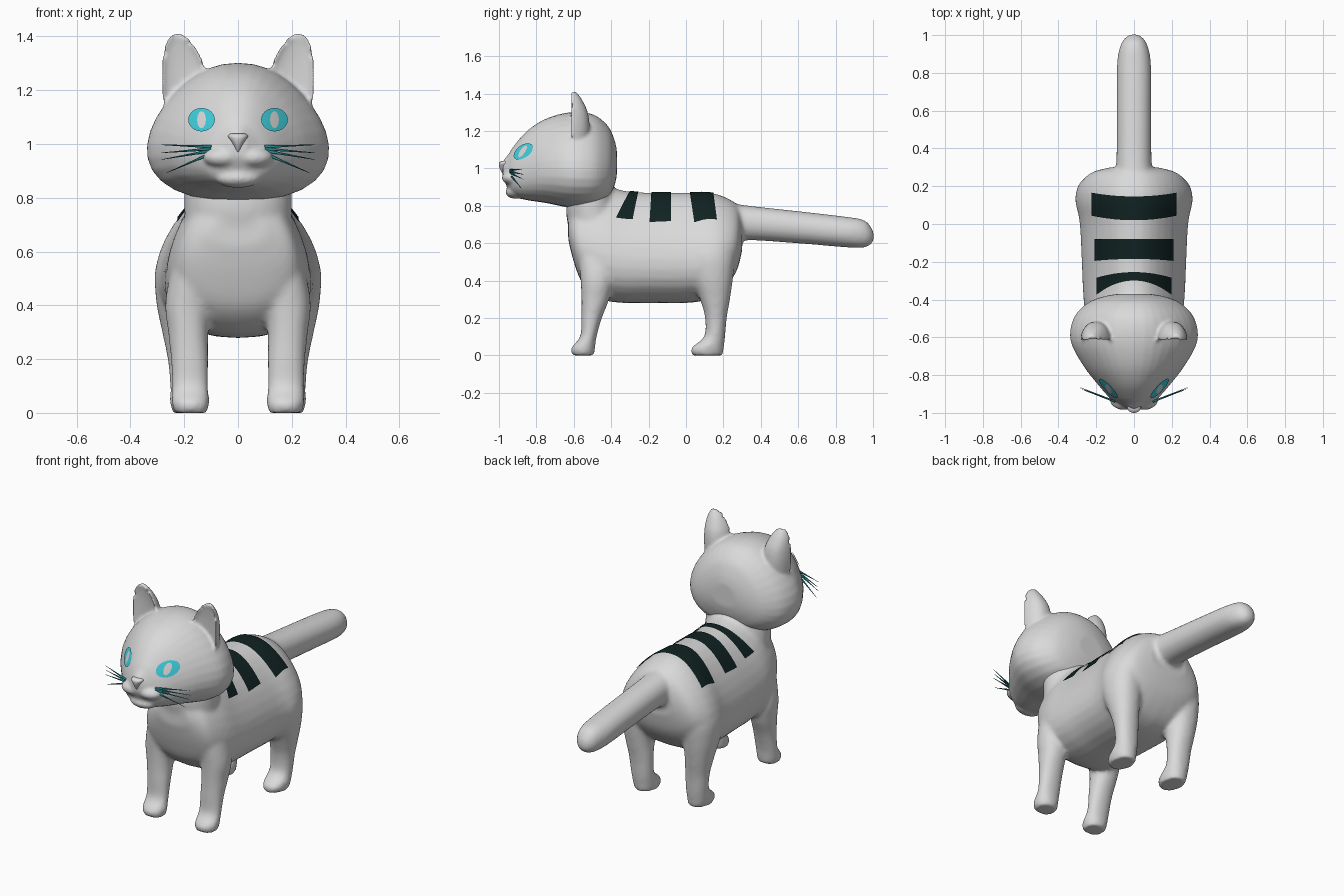
import bpy, bmesh, math
from mathutils import Vector, Matrix

if "Cube" in bpy.data.objects:
    bpy.data.objects.remove(bpy.data.objects["Cube"])


def material(name, rgb):
    mat = bpy.data.materials.new(name)
    mat.use_nodes = True
    mat.diffuse_color = (*rgb, 1)
    mat.node_tree.nodes["Principled BSDF"].inputs["Base Color"].default_value = (*rgb, 1)
    return mat


FUR = material("light grey fur", (0.7, 0.7, 0.7))
STRIPE = material("dark teal stripe", (0.005, 0.016, 0.015))
EYE = material("turquoise eye", (0.05, 0.62, 0.72))
WHISKER = material("teal whisker", (0.025, 0.25, 0.27))


def finish(name, bm, *mats):
    """Turn a bmesh into a smooth shaded object."""
    mesh = bpy.data.meshes.new(name)
    for face in bm.faces:
        face.smooth = True
    bm.to_mesh(mesh)
    bm.free()
    for mat in mats:
        mesh.materials.append(mat)
    obj = bpy.data.objects.new(name, mesh)
    bpy.context.collection.objects.link(obj)
    return obj


def smooth_sections(sections, steps=4):
    """Catmull-Rom interpolation between the given cross-sections."""
    rows = [Vector(s) for s in sections]
    padded = [rows[0]] + rows + [rows[-1]]
    result = []
    for a, b, c, d in zip(padded, padded[1:], padded[2:], padded[3:]):
        for i in range(steps):
            t = i / steps
            result.append(b + (c - a) * (t / 2) + (a * 2 - b * 5 + c * 4 - d) * (t * t / 2)
                          + (b * 3 - a - c * 3 + d) * (t ** 3 / 2))
    return result + [rows[-1]]


def loft(bm, sections, axis, side=1, egg=0, dent=None, count=32):
    """Skin oval rings; each section is position, two centres, two radii."""
    rings = []
    for pos, cu, cv, ru, rv in smooth_sections(sections):
        ring = []
        for i in range(count):
            angle = math.tau * i / count
            c, s = math.cos(angle), math.sin(angle)
            u = cu + ru * math.copysign(abs(c) ** 0.88, c) * (1 - egg * s)
            v = cv + rv * (s * dent if dent is not None and s < 0 else s)
            ring.append(bm.verts.new((side * u, pos, v) if axis == "y" else (side * u, v, pos)))
        rings.append(ring)
    faces = [bm.faces.new(rings[0]), bm.faces.new(rings[-1][::-1])]
    for low, high in zip(rings, rings[1:]):
        for i in range(count):
            j = (i + 1) % count
            faces.append(bm.faces.new((low[i], high[i], high[j], low[j])))
    bmesh.ops.recalc_face_normals(bm, faces=faces)


def span(sections):
    """Convert y, bottom, top, half width into loft sections."""
    return [(y, 0, (lo + hi) / 2, rx, (hi - lo) / 2) for y, lo, hi, rx in sections]


def ball(bm, centre, scale):
    matrix = Matrix.Translation(centre) @ Matrix.Diagonal((*scale, 1))
    bmesh.ops.create_uvsphere(bm, u_segments=24, v_segments=16, radius=1, matrix=matrix)


def fuse(obj, voxel, rounds):
    """Melt overlapping volumes into one soft skin."""
    remesh = obj.modifiers.new("fuse", "REMESH")
    remesh.mode = "VOXEL"
    remesh.voxel_size = voxel
    remesh.use_smooth_shade = True
    soften = obj.modifiers.new("soften", "SMOOTH")
    soften.factor = 0.5
    soften.iterations = rounds


def project(obj, target, axis, offset):
    """Lay a flat plate onto the skin below it."""
    wrap = obj.modifiers.new("lay", "SHRINKWRAP")
    wrap.target = target
    wrap.wrap_method = "PROJECT"
    wrap.wrap_mode = "ABOVE_SURFACE"
    wrap.use_project_y = axis == "y"
    wrap.use_project_z = axis == "z"
    wrap.use_positive_direction = axis == "y"
    wrap.use_negative_direction = axis == "z"
    wrap.offset = offset


# Torso, neck, tail and four legs
bm = bmesh.new()
loft(bm, span([
    (-0.63, 0.62, 0.76, 0.1), (-0.6, 0.5, 0.83, 0.18), (-0.55, 0.38, 0.88, 0.22),
    (-0.45, 0.3, 0.91, 0.25), (-0.33, 0.28, 0.88, 0.26), (-0.2, 0.28, 0.87, 0.265),
    (0, 0.28, 0.87, 0.275), (0.12, 0.3, 0.87, 0.295), (0.2, 0.35, 0.85, 0.28),
    (0.27, 0.45, 0.81, 0.22), (0.3, 0.56, 0.76, 0.12)]), "y", egg=0.3)
loft(bm, [(0.6, 0, -0.48, 0.2, 0.13), (0.75, 0, -0.5, 0.2, 0.14),
          (0.85, 0, -0.51, 0.2, 0.125), (0.95, 0, -0.52, 0.2, 0.13)], "z")
loft(bm, [(0.18, 0, 0.7, 0.12, 0.13), (0.3, 0, 0.71, 0.095, 0.095), (0.6, 0, 0.685, 0.092, 0.086),
          (0.85, 0, 0.66, 0.09, 0.082), (0.95, 0, 0.65, 0.07, 0.074),
          (0.99, 0, 0.64, 0.042, 0.045), (1.005, 0, 0.635, 0.015, 0.015)], "y")
for side in (-1, 1):
    loft(bm, [(0, 0.175, -0.55, 0.062, 0.058), (0.04, 0.177, -0.55, 0.07, 0.064),
              (0.1, 0.178, -0.522, 0.068, 0.044), (0.2, 0.18, -0.505, 0.07, 0.055),
              (0.3, 0.185, -0.485, 0.075, 0.074), (0.42, 0.185, -0.475, 0.085, 0.09),
              (0.6, 0.16, -0.48, 0.07, 0.1), (0.7, 0.13, -0.48, 0.05, 0.08)], "z", side)
    loft(bm, [(0, 0.18, 0.115, 0.062, 0.082), (0.04, 0.183, 0.115, 0.07, 0.087),
              (0.1, 0.185, 0.153, 0.067, 0.056), (0.2, 0.19, 0.16, 0.072, 0.058),
              (0.3, 0.2, 0.155, 0.082, 0.08), (0.42, 0.205, 0.14, 0.1, 0.112),
              (0.55, 0.2, 0.13, 0.105, 0.13), (0.68, 0.16, 0.12, 0.08, 0.11)], "z", side)
body = finish("body", bm, FUR)
fuse(body, 0.012, 8)

# Head with muzzle pads, chin and cupped ears
bm = bmesh.new()
loft(bm, span([
    (-0.98, 0.95, 1.04, 0.03), (-0.95, 0.89, 1.075, 0.08), (-0.92, 0.85, 1.12, 0.125),
    (-0.85, 0.83, 1.2, 0.185), (-0.75, 0.815, 1.265, 0.26), (-0.62, 0.79, 1.3, 0.325),
    (-0.5, 0.79, 1.29, 0.31), (-0.42, 0.83, 1.23, 0.24), (-0.385, 0.9, 1.16, 0.16),
    (-0.37, 0.96, 1.1, 0.08)]), "y", egg=0.26)
ball(bm, (0, -0.91, 0.873), (0.085, 0.055, 0.036))
for side in (-1, 1):
    ball(bm, (side * 0.055, -0.925, 0.95), (0.075, 0.06, 0.04))
    loft(bm, [(1.12, 0.19, -0.62, 0.085, 0.1), (1.22, 0.198, -0.625, 0.086, 0.11),
              (1.3, 0.205, -0.625, 0.078, 0.1), (1.36, 0.216, -0.622, 0.058, 0.07),
              (1.395, 0.222, -0.62, 0.035, 0.045), (1.412, 0.224, -0.615, 0.015, 0.025)],
         "z", side, dent=-0.3)
head = finish("head", bm, FUR)
fuse(head, 0.009, 5)

# Nose
bm = bmesh.new()
loft(bm, [(0.97, 0, -0.965, 0.006, 0.015), (1.0, 0, -0.968, 0.02, 0.028),
          (1.028, 0, -0.966, 0.037, 0.034), (1.04, 0, -0.955, 0.028, 0.03)], "z", count=16)
finish("nose", bm, FUR)

# Back stripes: front and rear edge at the spine, then at the flank, and half width
stripes = {
    "shoulder_stripe": (-0.3, -0.255, -0.375, -0.285, 0.195),
    "middle_stripe": (-0.185, -0.08, -0.195, -0.08, 0.205),
    "rump_stripe": (0.02, 0.145, 0.045, 0.165, 0.22),
}
for name, (front, rear, flank_front, flank_rear, half) in stripes.items():
    bm = bmesh.new()
    rows = []
    for i in range(33):
        t = i / 16 - 1
        a = front + (flank_front - front) * t * t
        b = rear + (flank_rear - rear) * t * t
        rows.append([bm.verts.new((t * half, a + (b - a) * j / 8, 1)) for j in range(9)])
    for left, right in zip(rows, rows[1:]):
        for j in range(8):
            bm.faces.new((left[j], right[j], right[j + 1], left[j + 1]))
    project(finish(name, bm, STRIPE), body, "z", 0.005)

# Eyes: round plates with a pale slit pupil as the inner rings
for side, label in ((-1, "right"), (1, "left")):
    bm = bmesh.new()
    rings = []
    for rx, rz in ((0.008, 0.015), (0.016, 0.031), (0.024, 0.038), (0.037, 0.041), (0.049, 0.043)):
        rings.append([bm.verts.new((side * 0.132 + rx * math.cos(math.tau * i / 24), -1.1,
                                    1.088 + rz * math.sin(math.tau * i / 24))) for i in range(24)])
    bm.faces.new(rings[0]).material_index = 1
    for n, (inner, outer) in enumerate(zip(rings, rings[1:])):
        for i in range(24):
            j = (i + 1) % 24
            face = bm.faces.new((inner[i], outer[i], outer[j], inner[j]))
            face.material_index = 1 if n == 0 else 0
    project(finish(label + "_eye", bm, EYE, FUR), head, "y", 0.006)

    # Whiskers: slim tapering spikes fanning from the cheek
    bm = bmesh.new()
    for start, end, drop in ((0.99, 0.997, 0.87), (0.982, 0.967, 0.865), (0.975, 0.942, 0.87),
                             (0.965, 0.893, 0.88)):
        a = Vector((side * 0.1, -0.94, start))
        b = Vector((side * (0.285 if end > 0.9 else 0.265), -drop, end))
        turn = (b - a).to_track_quat("Z", "Y").to_matrix().to_4x4()
        bmesh.ops.create_cone(bm, cap_ends=True, segments=6, radius1=0.006, radius2=0.0008,
                              depth=(b - a).length,
                              matrix=Matrix.Translation((a + b) / 2) @ turn)
    finish(label + "_whiskers", bm, WHISKER)
